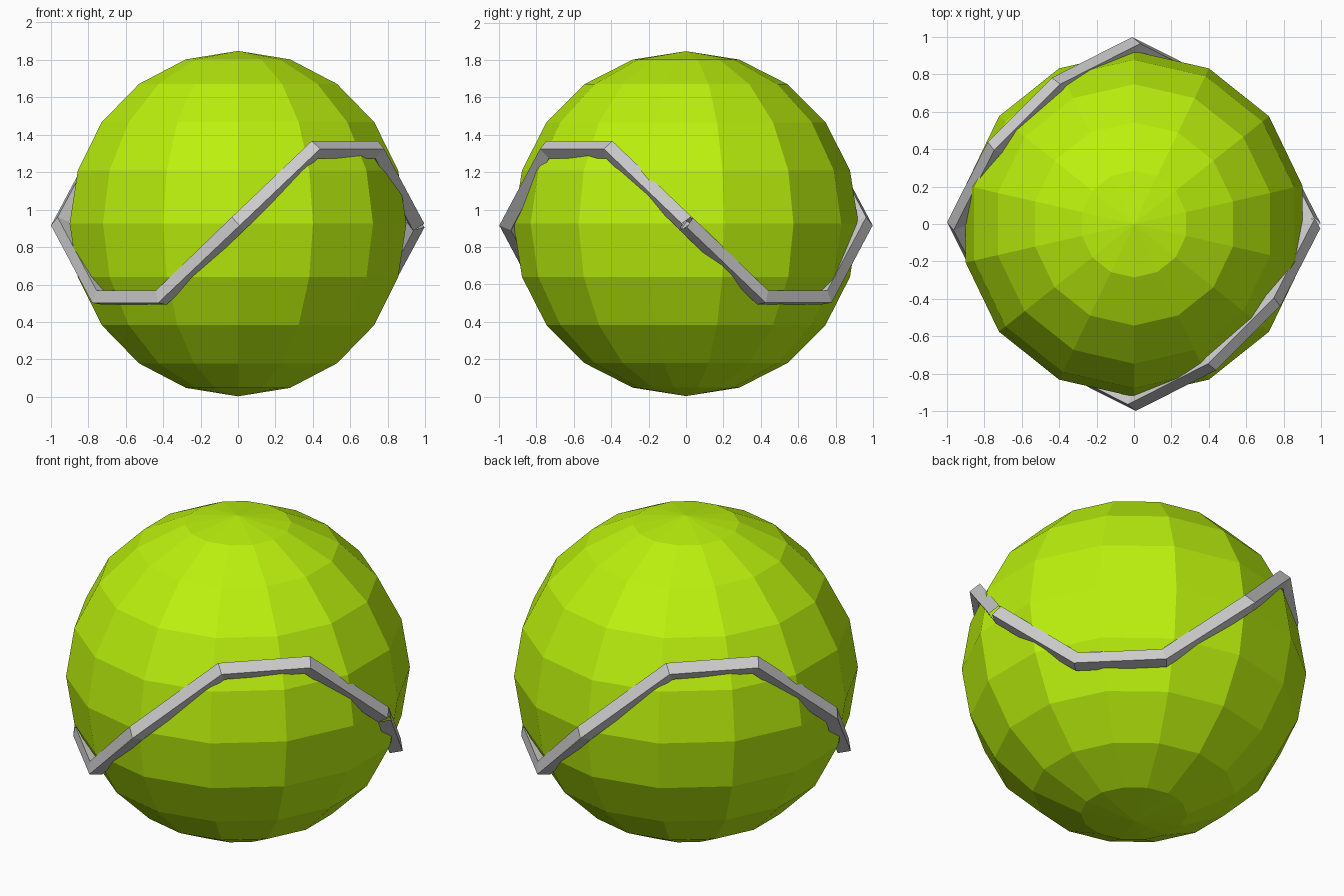
import bpy, bmesh, math

if "Cube" in bpy.data.objects:
    bpy.data.objects.remove(bpy.data.objects["Cube"])

CENTRE_Z = 0.925
BALL_R = 0.922
SEGMENTS, RINGS = 14, 10

# Ball: faceted globe with corners on the front and back axis
bm = bmesh.new()
rings = []
for i in range(1, RINGS):
    polar = math.pi * i / RINGS
    r, z = BALL_R * math.sin(polar), BALL_R * math.cos(polar)
    rings.append([bm.verts.new((r * math.sin(2 * math.pi * k / SEGMENTS),
                                r * math.cos(2 * math.pi * k / SEGMENTS), z))
                  for k in range(SEGMENTS)])
top = bm.verts.new((0, 0, BALL_R))
bottom = bm.verts.new((0, 0, -BALL_R))
for k in range(SEGMENTS):
    n = (k + 1) % SEGMENTS
    bm.faces.new((top, rings[0][k], rings[0][n]))
    bm.faces.new((bottom, rings[-1][n], rings[-1][k]))
    for a, b in zip(rings, rings[1:]):
        bm.faces.new((a[k], b[k], b[n], a[n]))
bmesh.ops.recalc_face_normals(bm, faces=bm.faces)
mesh = bpy.data.meshes.new("ball")
bm.to_mesh(mesh)
bm.free()
ball = bpy.data.objects.new("ball", mesh)
ball.location.z = CENTRE_Z
bpy.context.collection.objects.link(ball)

felt = bpy.data.materials.new("yellow_green")
felt.diffuse_color = (0.5, 0.88, 0.004, 1)
felt.use_nodes = True
felt.node_tree.nodes["Principled BSDF"].inputs["Base Color"].default_value = felt.diffuse_color
mesh.materials.append(felt)

# Seam: four-sided strip along a wavy path, ends meeting unjoined on the right
half = [(0.95, 0, 0), (0.74, -0.41, 0.395), (0.41, -0.74, 0.395),
        (0, -0.95, 0), (-0.41, -0.74, -0.395), (-0.74, -0.41, -0.395)]
path = half + [(-x, -y, z) for x, y, z in half] + half[:1]

curve = bpy.data.curves.new("seam", 'CURVE')
curve.dimensions = '3D'
curve.fill_mode = 'FULL'
curve.bevel_depth = 0.05
curve.bevel_resolution = 0
spline = curve.splines.new('POLY')
spline.points.add(len(path) - 1)
for point, co in zip(spline.points, path):
    point.co = (*co, 1)
spline.use_smooth = False
seam = bpy.data.objects.new("seam", curve)
seam.location.z = CENTRE_Z
bpy.context.collection.objects.link(seam)

bpy.ops.object.select_all(action='DESELECT')
seam.select_set(True)
bpy.context.view_layer.objects.active = seam
bpy.ops.object.convert(target='MESH')
bpy.ops.object.shade_flat()
